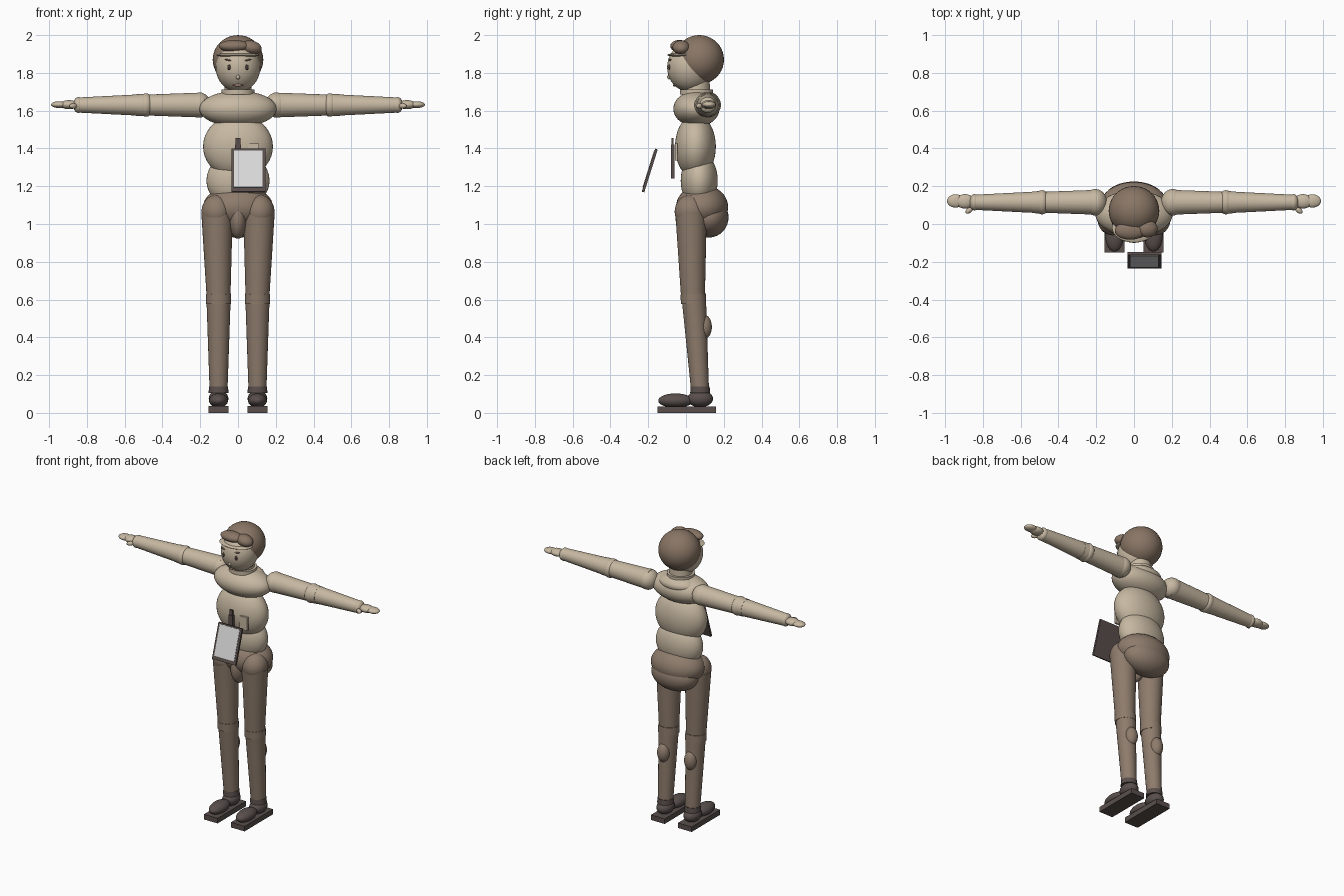
import bpy, math
from mathutils import Vector, Euler


def mat(name, r, g, b):
    m = bpy.data.materials.new(name)
    m.diffuse_color = (r, g, b, 1)
    return m


TAN = mat("tan_cloth", 0.57, 0.48, 0.36)
BROWN = mat("brown_cloth", 0.27, 0.20, 0.15)
HAIR = mat("brown_hair", 0.25, 0.18, 0.13)
DARK = mat("dark_leather", 0.10, 0.078, 0.072)
BLACK = mat("dark_eye", 0.06, 0.04, 0.035)
LIP = mat("lip", 0.40, 0.27, 0.20)
SCREEN = mat("pale_screen", 0.70, 0.70, 0.70)


def finish(name, m, smooth=True):
    o = bpy.context.object
    o.name = name
    o.data.materials.append(m)
    bpy.ops.object.transform_apply(location=False, rotation=True, scale=True)
    if smooth:
        bpy.ops.object.shade_smooth_by_angle(angle=math.radians(40))
    return o


def ball(name, c, r, m, rot=(0, 0, 0)):
    bpy.ops.mesh.primitive_uv_sphere_add(segments=40, ring_count=20, radius=1, location=c, rotation=rot)
    bpy.context.object.scale = r
    return finish(name, m)


def tube(name, a, b, r1, r2, m):
    a, b = Vector(a), Vector(b)
    d = b - a
    bpy.ops.mesh.primitive_cone_add(vertices=40, radius1=r1, radius2=r2, depth=d.length, location=(a + b) / 2,
                                    rotation=d.to_track_quat('Z', 'Y').to_euler())
    return finish(name, m)


def box(name, c, size, m, rot=(0, 0, 0)):
    bpy.ops.mesh.primitive_cube_add(size=1, location=c, rotation=rot)
    bpy.context.object.scale = size
    return finish(name, m, False)


# head and hair
ball("face", (0, 0.02, 1.83), (0.118, 0.12, 0.13), TAN)
ball("hair_cap", (0, 0.07, 1.87), (0.134, 0.131, 0.13), HAIR)
ball("fringe_wide", (-0.02, -0.035, 1.942), (0.082, 0.048, 0.032), HAIR)
ball("fringe_side", (0.07, -0.025, 1.935), (0.056, 0.046, 0.036), HAIR, (0, 0.2, 0))
ball("brow_band", (0, -0.02, 1.895), (0.116, 0.078, 0.012), TAN)
ball("nose", (0, -0.09, 1.778), (0.010, 0.010, 0.012), TAN)
ball("mouth", (0, -0.060, 1.735), (0.028, 0.010, 0.007), LIP)
for s, side in ((-1, "left"), (1, "right")):
    ball(side + "_eye", (s * 0.046, -0.087, 1.83), (0.010, 0.007, 0.016), BLACK)
    ball(side + "_brow", (s * 0.05, -0.083, 1.868), (0.022, 0.007, 0.004), HAIR, (0, -s * 0.2, 0))

# neck and torso
tube("neck", (0, 0.055, 1.64), (0, 0.055, 1.76), 0.075, 0.07, TAN)
tube("collar", (0, 0.055, 1.685), (0, 0.055, 1.712), 0.088, 0.088, TAN)
ball("upper_back", (0, 0.09, 1.655), (0.13, 0.085, 0.05), TAN)
ball("chest", (0, 0.055, 1.61), (0.205, 0.122, 0.095), TAN)
ball("abdomen", (0, 0.05, 1.41), (0.185, 0.108, 0.17), TAN)
ball("waist", (0, 0.07, 1.23), (0.167, 0.098, 0.15), TAN)
ball("pelvis", (0, 0.085, 1.09), (0.185, 0.138, 0.118), BROWN)
ball("seat_of_trousers", (0, 0.12, 1.035), (0.165, 0.105, 0.107), BROWN)
ball("crotch", (0, 0.02, 1.03), (0.048, 0.075, 0.108), BROWN)

for s, side in ((-1, "left"), (1, "right")):
    # leg
    x = s * 0.103
    ball(side + "_hip", (s * 0.113, 0.025, 1.065), (0.08, 0.085, 0.09), BROWN)
    tube(side + "_thigh", (x, 0.037, 0.61), (s * 0.111, 0.027, 1.055), 0.063, 0.083, BROWN)
    tube(side + "_knee_band", (x, 0.04, 0.578), (x, 0.038, 0.63), 0.067, 0.067, BROWN)
    tube(side + "_shin", (x, 0.075, 0.11), (x, 0.042, 0.60), 0.047, 0.064, BROWN)
    ball(side + "_calf", (x, 0.095, 0.455), (0.042, 0.042, 0.065), BROWN)
    # shoe
    tube(side + "_ankle_cuff", (x, 0.075, 0.105), (x, 0.075, 0.14), 0.053, 0.050, DARK)
    ball(side + "_heel", (x, 0.075, 0.075), (0.052, 0.068, 0.045), DARK)
    ball(side + "_toe", (x, -0.055, 0.065), (0.05, 0.092, 0.038), DARK)
    box(side + "_sole", (x, 0.005, 0.0175), (0.104, 0.31, 0.035), DARK)

    # arm
    def p(d, y=0.115, z=1.63):
        return (s * d, y, z)
    ball(side + "_shoulder", p(0.205), (0.062, 0.070, 0.066), TAN)
    tube(side + "_upper_arm", p(0.19), p(0.49), 0.066, 0.055, TAN)
    ball(side + "_elbow", p(0.487), (0.042, 0.064, 0.062), TAN)
    tube(side + "_elbow_band", p(0.487), p(0.54), 0.060, 0.057, TAN)
    tube(side + "_forearm", p(0.53), p(0.845), 0.056, 0.040, TAN)
    ball(side + "_wrist", p(0.845), (0.028, 0.043, 0.042), TAN)
    ball(side + "_palm", p(0.895, 0.12, 1.632), (0.05, 0.038, 0.024), TAN)
    ball(side + "_fingers", p(0.945, 0.122, 1.632), (0.045, 0.035, 0.018), TAN)
    ball(side + "_thumb", p(0.872, 0.073, 1.625), (0.024, 0.014, 0.014), TAN, (0, 0, -s * 0.7))

# chest pocket and pen
box("pocket", (0.082, -0.052, 1.38), (0.058, 0.014, 0.09), TAN)
box("pen_body", (0, -0.071, 1.33), (0.03, 0.018, 0.18), DARK)
box("pen_clip", (0, -0.071, 1.435), (0.026, 0.010, 0.04), DARK)

# tilted tablet with a pale screen plate
TILT = Euler((-0.305, 0, 0))
centre = Vector((0.055, -0.192, 1.283))


def on_tablet(x, y, z):
    v = Vector((x, y, z))
    v.rotate(TILT)
    return centre + v


box("tablet_case", centre, (0.18, 0.014, 0.238), DARK, TILT)
box("tablet_screen", on_tablet(0, -0.008, 0.007), (0.152, 0.004, 0.205), SCREEN, TILT)
